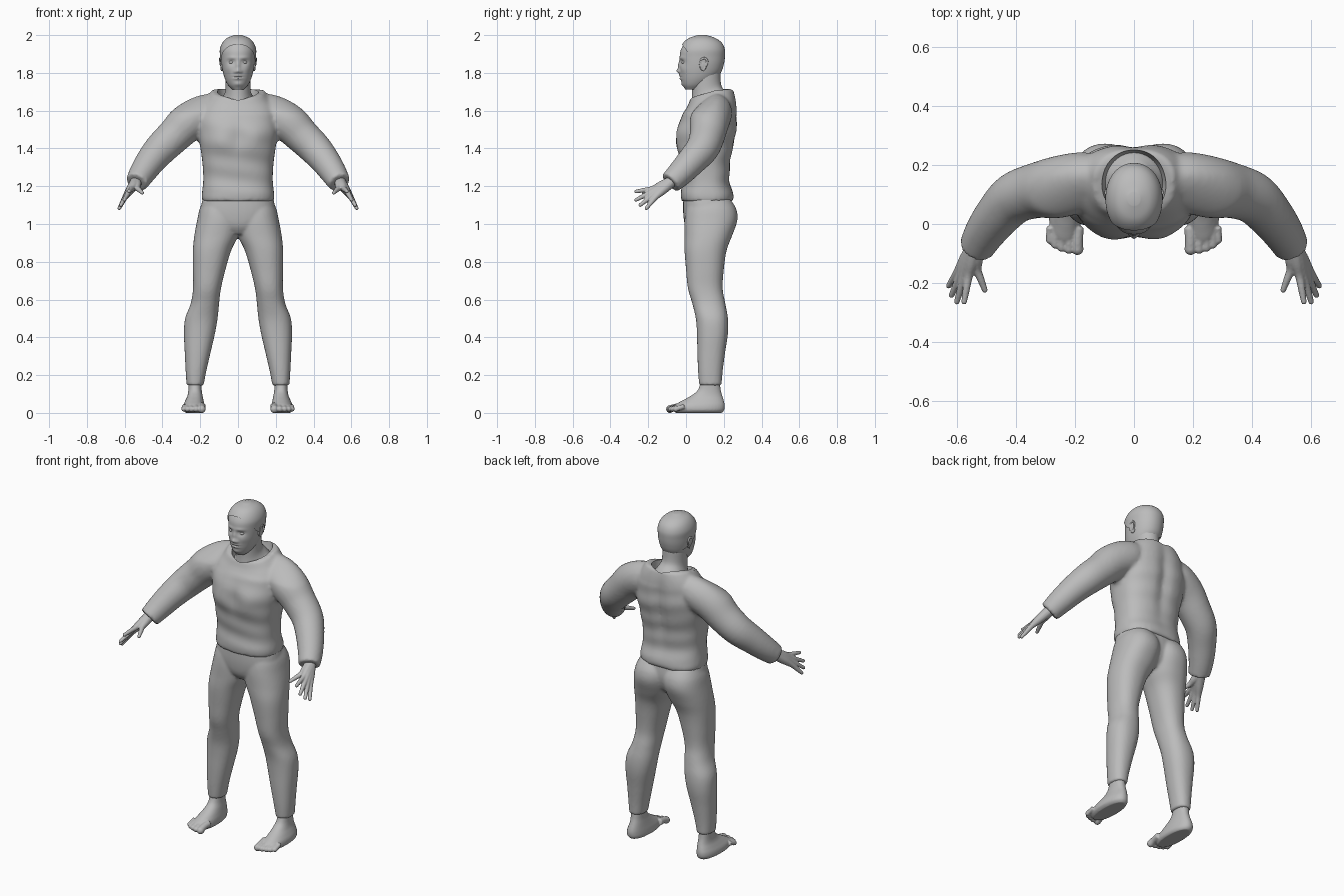
import bpy, bmesh, math
from mathutils import Vector

cube = bpy.data.objects.get("Cube")
if cube:
    bpy.data.objects.remove(cube, do_unlink=True)

grey = bpy.data.materials.new("plain grey")
grey.use_nodes = True
grey.diffuse_color = (0.5, 0.5, 0.5, 1)
grey.node_tree.nodes["Principled BSDF"].inputs["Base Color"].default_value = (0.5, 0.5, 0.5, 1)


def resample(keys, steps):
    """Smooth curve through tuples of any length."""
    out = []
    for i in range(len(keys) - 1):
        quad = (keys[max(i - 1, 0)], keys[i], keys[i + 1], keys[min(i + 2, len(keys) - 1)])
        for s in range(steps):
            t = s / steps
            out.append([b + 0.5 * t * (c - a + t * (2 * a - 5 * b + 4 * c - d + t * (3 * (b - c) + d - a)))
                        for a, b, c, d in zip(*quad)])
    return out + [list(keys[-1])]


def skin(bm, rings):
    """Join rings of points into a closed body."""
    loops = [[bm.verts.new(p) for p in ring] for ring in rings]
    for low, high in zip(loops, loops[1:]):
        for i in range(len(low)):
            j = (i + 1) % len(low)
            bm.faces.new((low[i], low[j], high[j], high[i]))
    bm.faces.new(loops[0][::-1])
    bm.faces.new(loops[-1])


def stack(bm, keys, power=2.3, steps=5, segs=40):
    """Level rings given as z, left x, right x, front y, back y."""
    rings = []
    for z, x0, x1, y0, y1 in resample(keys, steps):
        ring = []
        for k in range(segs):
            a = math.tau * k / segs
            c, s = math.cos(a), math.sin(a)
            u = math.copysign(abs(c) ** (2 / power), c)
            v = math.copysign(abs(s) ** (2 / power), s)
            ring.append(((x0 + x1) / 2 + u * (x1 - x0) / 2, (y0 + y1) / 2 + v * (y1 - y0) / 2, z))
        rings.append(ring)
    skin(bm, rings)


def tube(bm, keys, steps=5, segs=16):
    """Round limb through points given as x, y, z, radius."""
    pts = resample(keys, steps)
    rings = []
    for i, p in enumerate(pts):
        way = Vector(pts[min(i + 1, len(pts) - 1)][:3]) - Vector(pts[max(i - 1, 0)][:3])
        side = way.cross(Vector((0.3, 0.2, 1)) if abs(way.normalized().z) < 0.9 else Vector((0, 1, 0))).normalized()
        up = side.cross(way).normalized()
        rings.append([Vector(p[:3]) + p[3] * (side * math.cos(math.tau * k / segs) + up * math.sin(math.tau * k / segs))
                      for k in range(segs)])
    skin(bm, rings)


def ball(bm, place, size):
    made = bmesh.ops.create_uvsphere(bm, u_segments=16, v_segments=10, radius=1)["verts"]
    for v in made:
        v.co = Vector(place) + Vector([a * b for a, b in zip(v.co, size)])


def bump(bm, spots):
    """Push the surface along y near spots given as x, y, z, spread x, spread z, push."""
    for v in bm.verts:
        push = 0
        for x, y, z, sx, sz, amount in spots:
            for sign in ((1, -1) if x else (1,)):
                if abs(v.co.y - y) < 0.09:
                    push += amount * math.exp(-((v.co.x - sign * x) / sx) ** 2 - ((v.co.z - z) / sz) ** 2)
        v.co.y += push


def slope_front(bm):
    """Let the shoulder line fall towards the chest."""
    for v in bm.verts:
        if v.co.z > 1.58:
            v.co.z -= max(0, 0.17 - v.co.y) * min(1, (v.co.z - 1.58) / 0.1) * 0.32


def finish(name, bm, mirror=False, voxel=0, smooth=0, cutters=()):
    bmesh.ops.recalc_face_normals(bm, faces=bm.faces)
    mesh = bpy.data.meshes.new(name)
    bm.to_mesh(mesh)
    bm.free()
    obj = bpy.data.objects.new(name, mesh)
    bpy.context.collection.objects.link(obj)
    if mirror:
        m = obj.modifiers.new("mirror", "MIRROR")
        m.use_mirror_merge = False
    if voxel:
        m = obj.modifiers.new("blend", "REMESH")
        m.mode = "VOXEL"
        m.voxel_size = voxel
    if smooth:
        m = obj.modifiers.new("soften", "SMOOTH")
        m.factor, m.iterations = 0.5, smooth
    for c in cutters:
        m = obj.modifiers.new("cut", "BOOLEAN")
        m.operation, m.object, m.solver = "DIFFERENCE", c, "EXACT"
    bpy.context.view_layer.update()
    deps = bpy.context.evaluated_depsgraph_get()
    baked = bpy.data.meshes.new_from_object(obj.evaluated_get(deps))
    obj.modifiers.clear()
    obj.data = baked
    baked.name = name
    baked.materials.clear()
    baked.materials.append(grey)
    bpy.ops.object.select_all(action="DESELECT")
    obj.select_set(True)
    bpy.context.view_layer.objects.active = obj
    bpy.ops.object.shade_smooth_by_angle(angle=math.radians(50))
    return obj


# Cutter for the neck opening
bm = bmesh.new()
stack(bm, [(1.64, -.09, .09, .045, .235), (1.69, -.105, .105, .025, .25), (1.8, -.125, .125, .0, .265)], 2, 4)
slope_front(bm)
opening = finish("neck_opening_cutter", bm)
opening.hide_render = True
opening.hide_viewport = True

# Sweater body with chest, spine groove and soft folds
bm = bmesh.new()
stack(bm, [(z, -w, w, f, b) for z, w, f, b in (
    (1.12, .188, -.022, .25), (1.15, .192, -.027, .252), (1.23, .184, -.02, .232), (1.32, .188, -.03, .237),
    (1.41, .2, -.045, .252), (1.48, .21, -.047, .268), (1.55, .21, -.032, .272), (1.62, .195, -.008, .27),
    (1.67, .17, .008, .264), (1.715, .135, .025, .252))], 2.5, 6, 64)
bump(bm, [(0.09, -.03, 1.45, .06, .06, -.012), (0, -.03, 1.46, .03, .08, .008), (0, .26, 1.48, .035, .2, -.018)])
for v in bm.verts:
    if 1.16 < v.co.z < 1.62:
        fold = 0.0025 * math.sin(v.co.z * 55 + 9 * v.co.x)
        v.co.y += fold if v.co.y > 0.1 else -fold
# Sweater arms
for s in (1, -1):
    tube(bm, [(s * x, y, z, r) for x, y, z, r in (
        (.08, .155, 1.62, .075), (.17, .145, 1.592, .1), (.26, .125, 1.543, .105), (.335, .113, 1.47, .094),
        (.405, .088, 1.402, .088), (.46, .033, 1.337, .079), (.505, -.027, 1.272, .07), (.537, -.083, 1.218, .06))], 5, 28)
slope_front(bm)
finish("sweater", bm, voxel=0.011, smooth=4, cutters=[opening])

# Trousers: hips and two legs
bm = bmesh.new()
stack(bm, [(z, -w, w, f, b) for z, w, f, b in (
    (.945, .05, .025, .19), (.99, .15, -.004, .228), (1.06, .196, -.015, .245), (1.145, .185, -.014, .236))], 2.4)
for s in (1, -1):
    stack(bm, [(z, *sorted((s * i, s * o)), f, b) for z, i, o, f, b in (
        (.145, .182, .272, .07, .188), (.22, .168, .277, .064, .194), (.32, .145, .282, .06, .207),
        (.42, .122, .286, .058, .222), (.5, .108, .28, .052, .222), (.58, .1, .25, .033, .208),
        (.66, .09, .238, .01, .194), (.76, .066, .239, .0, .2), (.86, .036, .239, -.008, .215),
        (.94, -.002, .231, -.008, .245), (1.02, -.018, .216, -.008, .272), (1.08, -.015, .203, .0, .266),
        (1.13, .01, .18, .02, .235))], 2.25)
finish("trousers", bm, voxel=0.008, smooth=4)

# Feet with five toes
bm = bmesh.new()
stack(bm, [(.0, .185, .277, -.055, .19), (.015, .176, .291, -.068, .202), (.04, .177, .29, -.062, .205),
           (.065, .182, .279, -.02, .2), (.09, .187, .268, .025, .192), (.12, .192, .263, .062, .184),
           (.17, .194, .263, .08, .178)], 2.2)
for x, tip, r in ((.192, -.085, .021), (.221, -.086, .016), (.246, -.08, .015), (.268, -.07, .0145), (.286, -.054, .014)):
    tube(bm, [(x - .002, -.01, .035, r), (x, tip + .03, .03, r * .9), (x, tip, .02, r)], 3, 12)
    ball(bm, (x, tip, .02), (r, r, r))
finish("feet", bm, mirror=True, voxel=0.005, smooth=2)

# Hands with fingers fanning from the wrist
bm = bmesh.new()
wrist = (.54, -.075, 1.225, .03)
for knuckle, tip in (((.562, -.175, 1.187), (.577, -.264, 1.172)), ((.577, -.178, 1.172), (.602, -.264, 1.128)),
                     ((.588, -.172, 1.157), (.62, -.242, 1.1)), ((.597, -.16, 1.143), (.629, -.21, 1.083)),
                     ((.533, -.155, 1.19), (.507, -.224, 1.165))):
    k, t = Vector(knuckle), Vector(tip)
    tube(bm, [wrist, (*Vector(wrist[:3]).lerp(k, .55), .024), (*k, .0155), (*k.lerp(t, .5), .0125), (*t, .0098)], 4, 12)
    ball(bm, t, (.0098, .0098, .0098))
finish("hands", bm, mirror=True, voxel=0.004, smooth=2)

# Neck spreading into the shoulders inside the collar
bm = bmesh.new()
stack(bm, [(1.62, -.115, .115, .03, .25), (1.66, -.098, .098, .03, .243), (1.69, -.078, .078, .03, .222),
           (1.73, -.066, .066, .032, .188), (1.8, -.066, .066, .03, .182)], 2)
slope_front(bm)
finish("neck", bm)

# Head with brow, eye sockets, nose, lips and chin
skull = [(1.713, .032, -.004, .08), (1.735, .052, -.017, .11), (1.765, .068, -.027, .15), (1.8, .079, -.032, .178),
         (1.84, .086, -.033, .192), (1.88, .089, -.033, .198), (1.92, .09, -.028, .198), (1.955, .077, -.008, .182),
         (1.98, .053, .022, .148), (1.996, .015, .07, .1)]
bm = bmesh.new()
stack(bm, [(z, -w, w, f, b) for z, w, f, b in skull], 2.1, 8, 96)
bump(bm, [(.034, -.03, 1.857, .019, .013, .011), (.034, -.03, 1.855, .011, .006, -.006),
          (.032, -.03, 1.88, .025, .009, -.004), (0, -.03, 1.81, .014, .013, -.016),
          (0, -.03, 1.84, .011, .024, -.009), (.016, -.03, 1.805, .008, .008, -.006),
          (0, -.03, 1.786, .024, .006, -.005), (0, -.03, 1.77, .022, .006, -.006),
          (0, -.03, 1.778, .024, .0025, .004), (0, -.03, 1.74, .022, .011, -.005),
          (.05, -.02, 1.82, .02, .02, -.004)])
finish("head", bm)

# Eyes
bm = bmesh.new()
ball(bm, (.034, -.012, 1.856), (.014, .012, .009))
finish("eyes", bm, mirror=True)

# Ears
bm = bmesh.new()
ball(bm, (.083, .09, 1.845), (.011, .021, .034))
tube(bm, [(.088, .075, 1.83, .005), (.092, .078, 1.868, .006), (.094, .1, 1.878, .006), (.094, .113, 1.86, .006),
          (.09, .104, 1.83, .005), (.085, .09, 1.812, .006)], 4, 8)
finish("ears", bm, mirror=True, voxel=0.003, smooth=2)

# Close-cropped hair cap trimmed along the hairline and nape
bm = bmesh.new()
stack(bm, [(z + .004, -w - .006, w + .006, f - .007, b + .008) for z, w, f, b in skull], 2.1, 8, 64)
for point, normal in (((0, -.02, 1.948), (0, 1.3, 1)), ((0, .05, 1.86), (0, .55, 1))):
    bmesh.ops.bisect_plane(bm, geom=bm.verts[:] + bm.edges[:] + bm.faces[:], plane_co=point,
                           plane_no=Vector(normal).normalized(), clear_inner=True)
finish("hair", bm)
